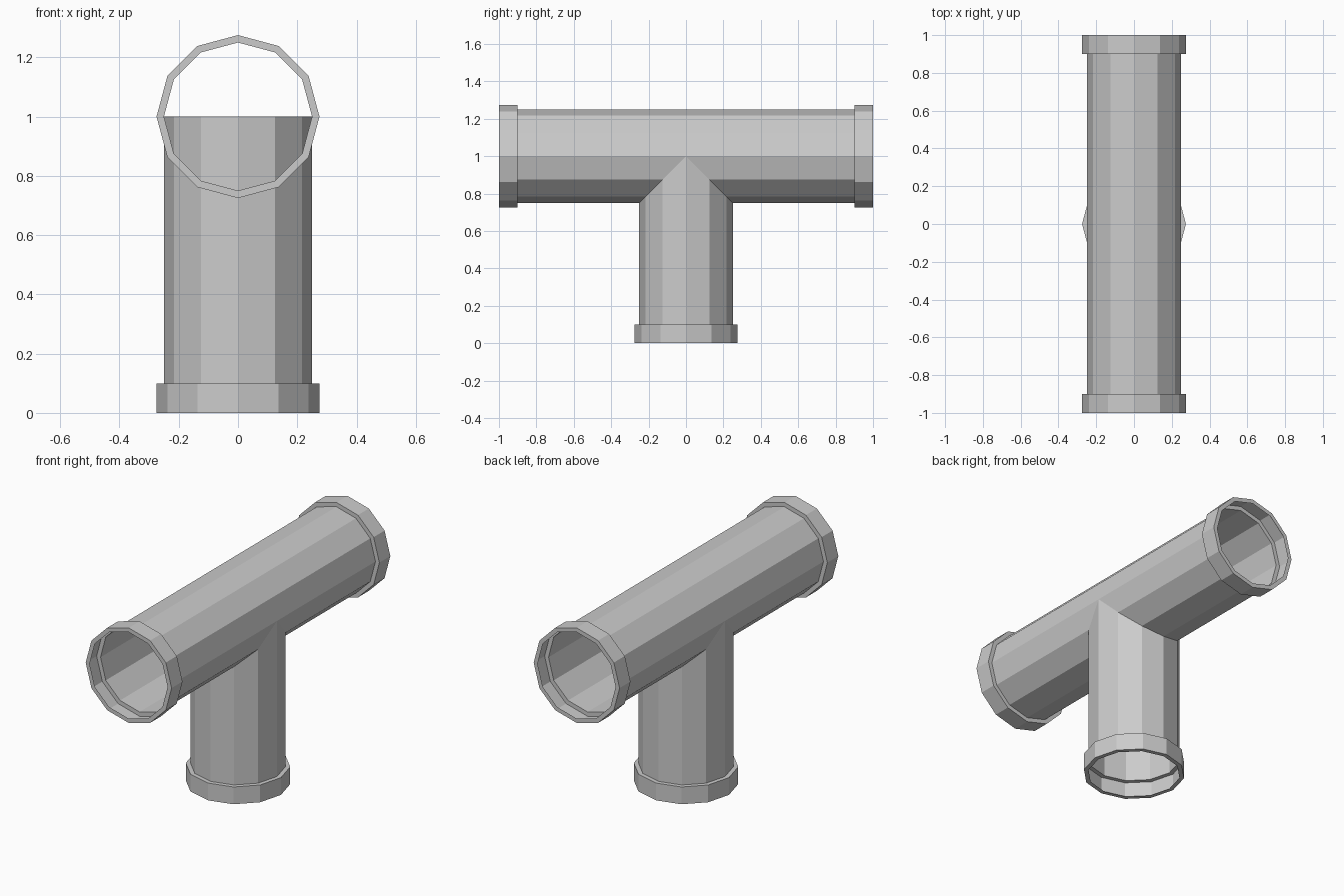
import bpy
import bmesh
import math

default = bpy.data.objects.get("Cube")
if default:
    bpy.data.objects.remove(default, do_unlink=True)

SIDES = 12
PIPE_R = 0.25
COLLAR_R = 0.275
COLLAR_LEN = 0.1

# One plain grey for every part
GREY = (0.6, 0.6, 0.6, 1.0)
grey = bpy.data.materials.new("plain_grey")
grey.use_nodes = True
grey.diffuse_color = GREY
grey.node_tree.nodes["Principled BSDF"].inputs["Base Color"].default_value = GREY


def lathe(name, profile):
    """Spin a (radius, height) profile around z into an open faceted shell."""
    bm = bmesh.new()
    rings = []
    for radius, height in profile:
        ring = []
        for i in range(SIDES):
            a = math.tau * i / SIDES
            ring.append(bm.verts.new((radius * math.cos(a), radius * math.sin(a), height)))
        rings.append(ring)
    for low, high in zip(rings, rings[1:]):
        for i in range(SIDES):
            j = (i + 1) % SIDES
            bm.faces.new((low[i], low[j], high[j], high[i]))
    mesh = bpy.data.meshes.new(name)
    bm.to_mesh(mesh)
    bm.free()
    mesh.materials.append(grey)
    obj = bpy.data.objects.new(name, mesh)
    bpy.context.collection.objects.link(obj)
    return obj


def collar(end):
    """Hollow collar with an inward lip, starting at the open end."""
    return [(PIPE_R, end), (COLLAR_R, end),
            (COLLAR_R, end + COLLAR_LEN), (PIPE_R, end + COLLAR_LEN)]


# Upright branch, reaching the axis of the main pipe
lathe("branch_pipe", collar(0) + [(PIPE_R, 1)])

# Main pipe lying front to back, with a mirrored collar at each end
lower = collar(-1)
upper = [(r, -h) for r, h in reversed(lower)]
main_pipe = lathe("main_pipe", lower + upper)
main_pipe.rotation_euler.x = math.pi / 2
main_pipe.location.z = 1
